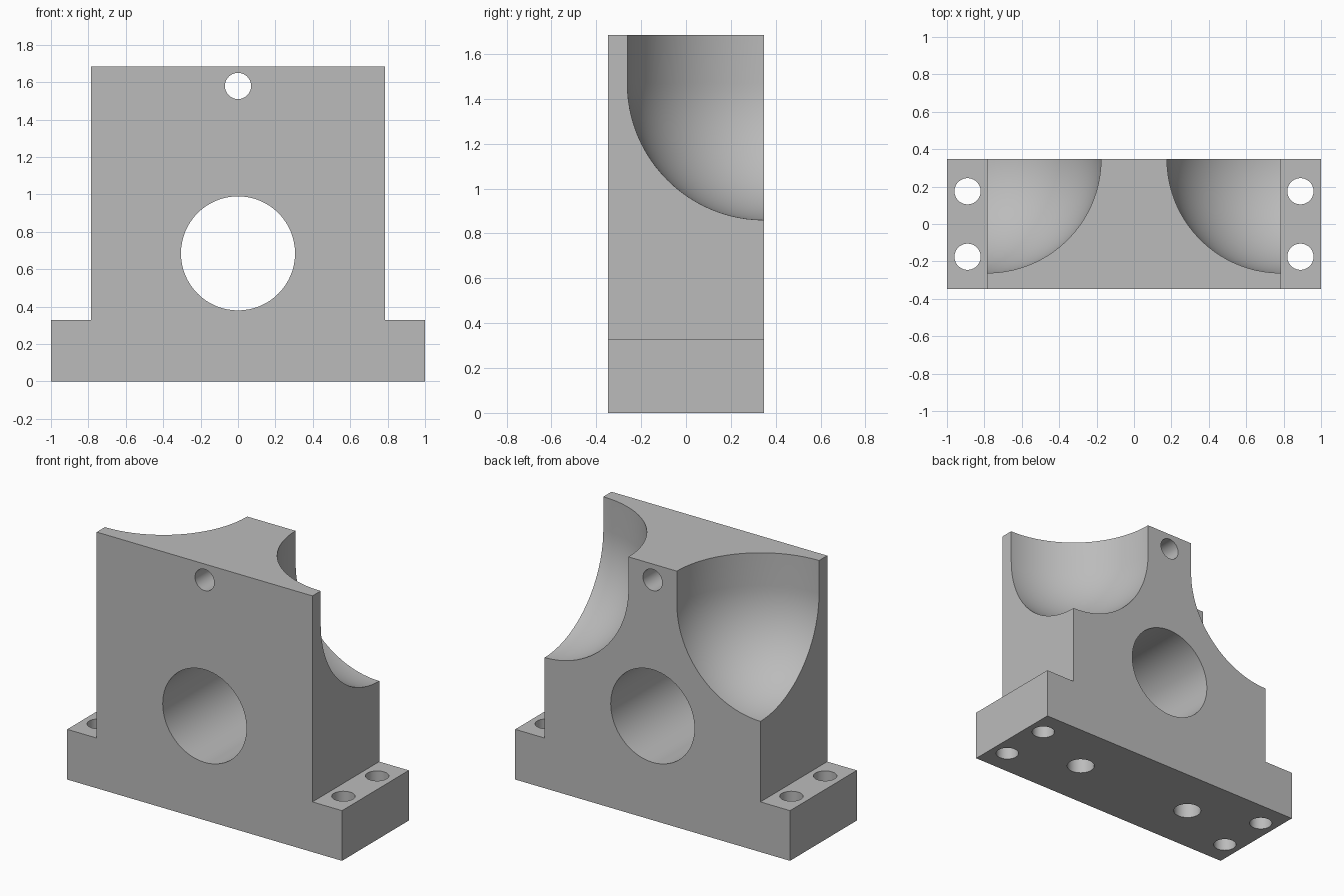
import bpy, bmesh, math
from mathutils import Matrix

cube = bpy.data.objects.get("Cube")
if cube:
    bpy.data.objects.remove(cube, do_unlink=True)

HALF_Y, HALF_BODY, STEP_Z, TOP_Z = 0.347, 0.785, 0.33, 1.685

steel = bpy.data.materials.new("plain_grey")
steel.use_nodes = True
GREY = (0.5, 0.5, 0.5, 1)
steel.diffuse_color = GREY
steel.node_tree.nodes["Principled BSDF"].inputs["Base Color"].default_value = GREY


def finish(bm, name):
    bmesh.ops.recalc_face_normals(bm, faces=bm.faces)
    mesh = bpy.data.meshes.new(name)
    bm.to_mesh(mesh)
    bm.free()
    mesh.materials.append(steel)
    obj = bpy.data.objects.new(name, mesh)
    bpy.context.collection.objects.link(obj)
    return obj


def hole(name, radius, length, centre, along_y=False):
    """Cylindrical cutter, upright or running front to back."""
    bm = bmesh.new()
    turn = Matrix.Rotation(math.pi / 2, 4, 'X') if along_y else Matrix()
    bmesh.ops.create_cone(bm, cap_ends=True, segments=64, radius1=radius,
                          radius2=radius, depth=length,
                          matrix=Matrix.Translation(centre) @ turn)
    return finish(bm, name)


def pocket(name, side):
    """Round-bottomed upright cutter at a rear corner."""
    radius, centre_z, steps = 0.61, 1.47, 24
    bm = bmesh.new()
    profile = [(radius * math.sin(a), centre_z - radius * math.cos(a))
               for a in (math.pi / 2 * i / steps for i in range(steps + 1))]
    profile += [(radius, 2), (0, 2)]
    verts = [bm.verts.new((r, 0, z)) for r, z in profile]
    edges = [bm.edges.new(pair) for pair in zip(verts, verts[1:])]
    bmesh.ops.spin(bm, geom=verts + edges, cent=(0, 0, 0), axis=(0, 0, 1),
                   angle=math.tau, steps=96, use_merge=True)
    bmesh.ops.remove_doubles(bm, verts=bm.verts, dist=0.0001)
    bmesh.ops.transform(bm, verts=bm.verts, matrix=(
        Matrix.Translation((side * (HALF_BODY + 0.001), HALF_Y + 0.001, 0))
        @ Matrix.Rotation(math.pi / 96, 4, 'Z')))
    return finish(bm, name)


# Stepped block: extruded front outline
right = [(1, 0), (1, STEP_Z), (HALF_BODY, STEP_Z), (HALF_BODY, TOP_Z)]
outline = right + [(-x, z) for x, z in reversed(right)]
bm = bmesh.new()
face = bm.faces.new([bm.verts.new((x, -HALF_Y, z)) for x, z in outline])
grown = bmesh.ops.extrude_face_region(bm, geom=[face])["geom"]
bmesh.ops.translate(bm, vec=(0, 2 * HALF_Y, 0),
                    verts=[v for v in grown if isinstance(v, bmesh.types.BMVert)])
block = finish(bm, "bearing_block")

# Main bore and small upper hole
cutters = [hole("main_bore", 0.305, 1, (0, 0, 0.685), True),
           hole("upper_hole", 0.07, 1, (0, 0, 1.58), True)]

# Corner pockets, foot bolt holes and blind holes underneath
for side in (-1, 1):
    cutters.append(pocket("corner_pocket", side))
    cutters.append(hole("blind_hole", 0.085, 0.9, (side * 0.436, 0, 0)))
    for y in (-0.175, 0.175):
        cutters.append(hole("bolt_hole", 0.07, 1, (side * 0.89, y, 0.2)))

for cutter in cutters:
    mod = block.modifiers.new(cutter.name, 'BOOLEAN')
    mod.operation = 'DIFFERENCE'
    mod.solver = 'EXACT'
    mod.object = cutter

# Bake the cuts and drop the cutters
bpy.context.view_layer.update()
baked = bpy.data.meshes.new_from_object(
    block.evaluated_get(bpy.context.evaluated_depsgraph_get()))
block.modifiers.clear()
block.data = baked
baked.materials.clear()
baked.materials.append(steel)
for cutter in cutters:
    bpy.data.objects.remove(cutter, do_unlink=True)

bpy.ops.object.select_all(action='DESELECT')
block.select_set(True)
bpy.context.view_layer.objects.active = block
bpy.ops.object.shade_smooth_by_angle(angle=math.radians(30))
